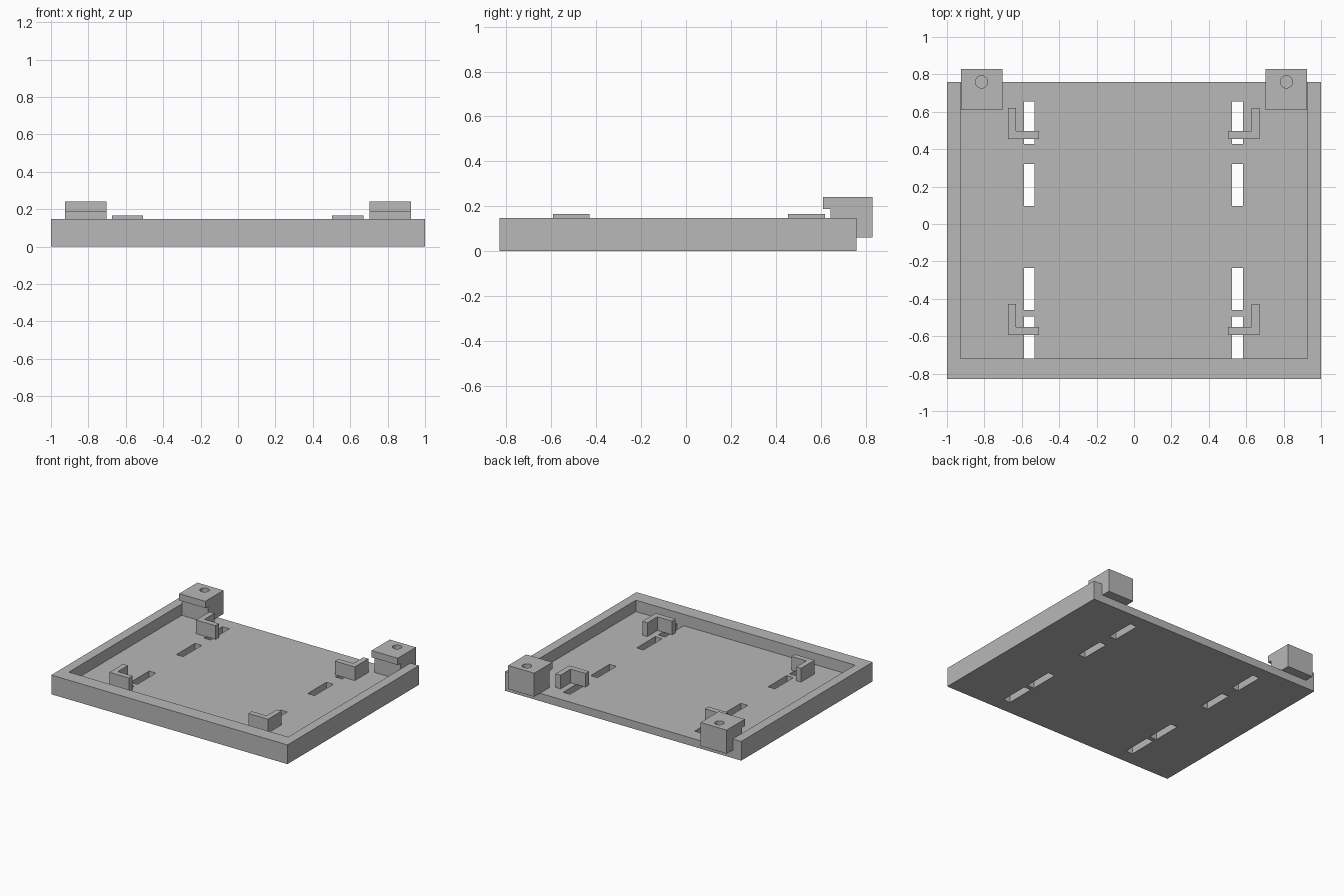
import bpy, bmesh
from mathutils import Vector

old = bpy.data.objects.get("Cube")
if old:
    bpy.data.objects.remove(old, do_unlink=True)

grey = bpy.data.materials.new("plain grey")
grey.use_nodes = True
colour = (0.48, 0.48, 0.48, 1)
grey.diffuse_color = colour
grey.node_tree.nodes["Principled BSDF"].inputs["Base Color"].default_value = colour

FLOOR, RIM = 0.06, 0.147
BACK, FRONT = 0.76, -0.83


def finish(name, bm):
    bmesh.ops.recalc_face_normals(bm, faces=bm.faces)
    mesh = bpy.data.meshes.new(name)
    bm.to_mesh(mesh)
    bm.free()
    mesh.materials.append(grey)
    obj = bpy.data.objects.new(name, mesh)
    bpy.context.collection.objects.link(obj)
    return obj


def prism(name, profile, direction):
    """Extrude a closed outline along a direction."""
    bm = bmesh.new()
    face = bm.faces.new([bm.verts.new(p) for p in profile])
    ext = bmesh.ops.extrude_face_region(bm, geom=[face])
    moved = [g for g in ext["geom"] if isinstance(g, bmesh.types.BMVert)]
    bmesh.ops.translate(bm, verts=moved, vec=Vector(direction))
    return finish(name, bm)


def box(name, x0, x1, y0, y1, z0, z1):
    outline = [(x0, y0, z0), (x1, y0, z0), (x1, y1, z0), (x0, y1, z0)]
    return prism(name, outline, (0, 0, z1 - z0))


def cut(target, cutter):
    """Subtract the cutter, then discard it."""
    cutter.hide_render = True
    mod = target.modifiers.new("cut", 'BOOLEAN')
    mod.operation, mod.solver, mod.object = 'DIFFERENCE', 'EXACT', cutter
    bpy.context.view_layer.objects.active = target
    bpy.ops.object.modifier_apply(modifier=mod.name)
    bpy.data.objects.remove(cutter, do_unlink=True)


# Tray with a pocket open at the back
tray = box("tray", -1, 1, FRONT, BACK, 0, RIM)
cut(tray, box("pocket_cutter", -0.928, 0.928, -0.72, 1, FLOOR, 0.3))

# Strap slots through the floor
for x in (-0.56, 0.553):
    for y in (-0.607, -0.347, 0.208, 0.541):
        cut(tray, box("slot_cutter", x - 0.029, x + 0.029,
                      y - 0.113, y + 0.113, -0.1, 0.1))

for side, label in ((-1, "right"), (1, "left")):
    # L-shaped corner clips standing on the floor
    outer, inner = (0.67, 0.503) if side > 0 else (0.674, 0.508)
    for y, place in ((0.455, "rear"), (-0.593, "front")):
        outline = [(outer, 0), (outer, 0.164), (outer - 0.042, 0.164),
                   (outer - 0.042, 0.042), (inner, 0.042), (inner, 0)]
        prism(f"{place}_{label}_clip",
              [(side * x, y + dy, FLOOR) for x, dy in outline],
              (0, 0, 0.165 - FLOOR))

    # Rear mounting block with an overhanging lip and a screw hole
    outline = [(0.645, FLOOR), (0.83, FLOOR), (0.83, 0.24),
               (0.61, 0.24), (0.61, 0.188), (0.645, 0.188)]
    block = prism(f"{label}_mounting_block",
                  [(side * 0.704, y, z) for y, z in outline], (side * 0.221, 0, 0))
    bm = bmesh.new()
    bmesh.ops.create_cone(bm, cap_ends=True, segments=32,
                          radius1=0.033, radius2=0.033, depth=0.2)
    bmesh.ops.translate(bm, verts=bm.verts, vec=(side * 0.815, BACK, 0.22))
    cut(block, finish("hole_cutter", bm))
    bpy.ops.object.select_all(action='DESELECT')
    block.select_set(True)
    bpy.context.view_layer.objects.active = block
    bpy.ops.object.shade_smooth_by_angle()
